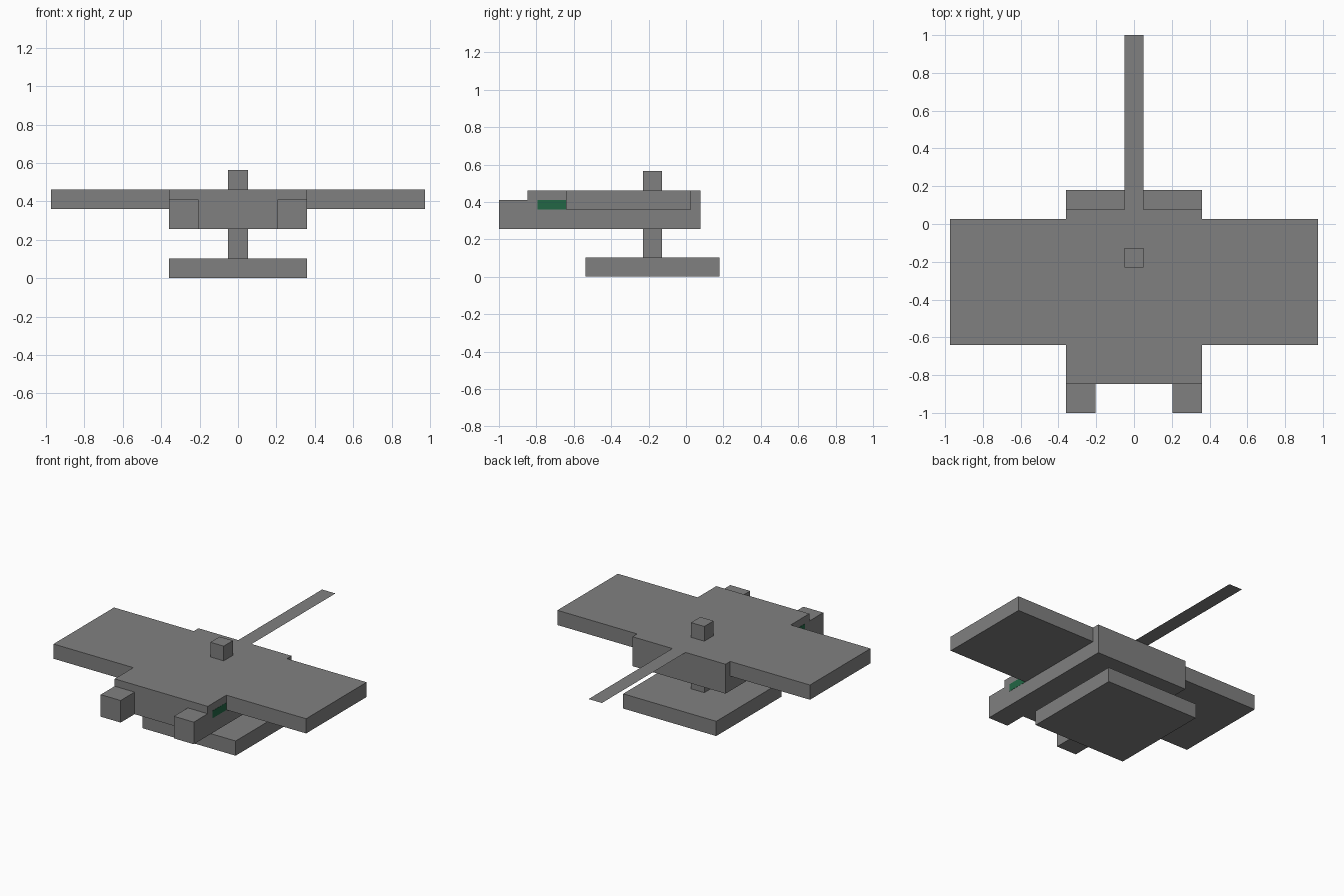
import bpy
import bmesh

U = 2 / 39  # one grid step of the blocky design

cube = bpy.data.objects.get("Cube")
if cube:
    bpy.data.objects.remove(cube, do_unlink=True)


def material(name, rgb):
    mat = bpy.data.materials.new(name)
    mat.use_nodes = True
    mat.diffuse_color = (*rgb, 1)
    mat.node_tree.nodes["Principled BSDF"].inputs["Base Color"].default_value = (*rgb, 1)
    return mat


grey = material("hull grey", (0.216, 0.216, 0.216))
green = material("dark green", (0.016, 0.133, 0.058))


def finish(name, bm, mat):
    mesh = bpy.data.meshes.new(name)
    bm.to_mesh(mesh)
    bm.free()
    mesh.materials.append(mat)
    obj = bpy.data.objects.new(name, mesh)
    bpy.context.collection.objects.link(obj)
    return obj


def box(name, x, y, z, mat=grey):
    """Box between (low, high) limits given in grid steps."""
    bm = bmesh.new()
    bmesh.ops.create_cube(bm, size=1)
    for v in bm.verts:
        for i, (lo, hi) in enumerate((x, y, z)):
            v.co[i] = U * (hi if v.co[i] > 0 else lo)
    return finish(name, bm, mat)


# Centre parts: base, post through the hull, hull
box("base_plate", (-7, 7), (-10.5, 3.5), (0, 2))
box("lower_post", (-1, 1), (-4.5, -2.5), (2, 5))
box("hull", (-7, 7), (-16.5, 1.5), (5, 9))
box("top_knob", (-1, 1), (-4.5, -2.5), (9, 11))

# Paired parts: wings, front prongs and green side panels
for side, s in (("left", 1), ("right", -1)):
    def span(a, b):
        return tuple(sorted((s * a, s * b)))
    box(side + "_wing", span(7, 19), (-12.5, 0.5), (7, 9))
    box(side + "_front_prong", span(4, 7), (-19.5, -16.5), (5, 8))
    box(side + "_side_panel", span(6.98, 7.03), (-15.5, -12.5), (7, 8), green)

# Flat tail strip level with the hull top
bm = bmesh.new()
bm.faces.new([bm.verts.new((x * U, y * U, 9 * U))
              for x, y in ((-1, 1.5), (1, 1.5), (1, 19.5), (-1, 19.5))])
finish("tail_strip", bm, grey)
